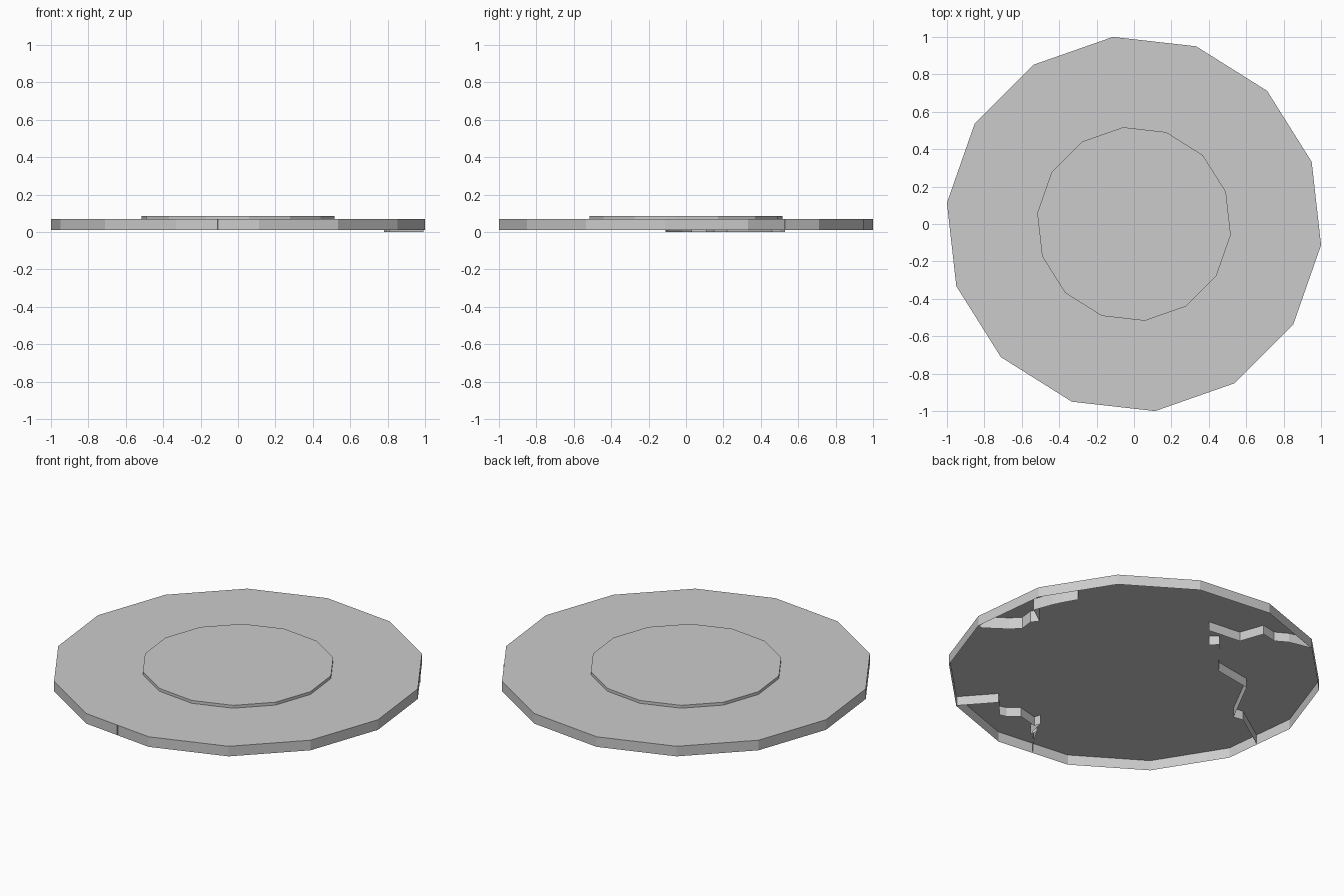
import bpy, bmesh
from math import radians, cos, sin

old = bpy.data.objects.get("Cube")
if old:
    bpy.data.objects.remove(old, do_unlink=True)

# Single stone colour
stone = bpy.data.materials.new("stone_grey")
stone.use_nodes = True
grey = (0.6, 0.6, 0.6, 1)
stone.diffuse_color = grey
stone.node_tree.nodes["Principled BSDF"].inputs["Base Color"].default_value = grey

SIDES = 14
UNDERSIDE = 0.07


def finish(name, bm):
    mesh = bpy.data.meshes.new(name)
    bm.to_mesh(mesh)
    bm.free()
    mesh.materials.append(stone)
    obj = bpy.data.objects.new(name, mesh)
    bpy.context.collection.objects.link(obj)
    return obj


def open_disc(name, radius, bottom, top):
    """Flat-topped polygonal disc, hollow below."""
    bm = bmesh.new()
    angles = [radians(45 + 360 * i / SIDES) for i in range(SIDES)]
    rim = [bm.verts.new((radius * cos(a), radius * sin(a), top)) for a in angles]
    foot = [bm.verts.new((v.co.x, v.co.y, bottom)) for v in rim]
    bm.faces.new(rim)
    for i in range(SIDES):
        j = (i + 1) % SIDES
        bm.faces.new((foot[i], foot[j], rim[j], rim[i]))
    return finish(name, bm)


def ragged_wall(name, path, bottom):
    """Thin upright wall that follows a jagged path under the plate."""
    bm = bmesh.new()
    low = [bm.verts.new((x, y, bottom)) for x, y in path]
    high = [bm.verts.new((x, y, UNDERSIDE - 0.001)) for x, y in path]
    for i in range(len(path) - 1):
        bm.faces.new((low[i], low[i + 1], high[i + 1], high[i]))
    return finish(name, bm)


# Wide base plate and the low raised centre
open_disc("base_plate", 1.0055, 0.01, UNDERSIDE)
open_disc("raised_centre", 0.52, UNDERSIDE, 0.087)

# Jagged walls hanging inside the hollow plate
ragged_wall("front_ragged_wall", [
    (.53, -.85), (.38, -.68), (.29, -.78), (.25, -.77), (.19, -.72), (.07, -.75),
    (.06, -.71), (.03, -.83), (.02, -.79), (-.04, -.89), (-.11, -.98)], 0.014)
ragged_wall("back_ragged_wall", [
    (-.53, .85), (-.40, .82), (-.33, .78), (-.24, .80), (-.19, .66), (.01, .64),
    (-.09, .52), (-.13, .56), (-.31, .34), (-.54, .30), (-.69, .01), (-.75, .02),
    (-.97, -.13)], 0.014)
ragged_wall("left_ragged_wall", [
    (.99, -.11), (.93, -.07), (.86, -.02), (.81, .03), (.82, .11), (.79, .15),
    (.89, .22), (.85, .33), (.82, .39), (.78, .46), (.83, .53)], 0.0)
